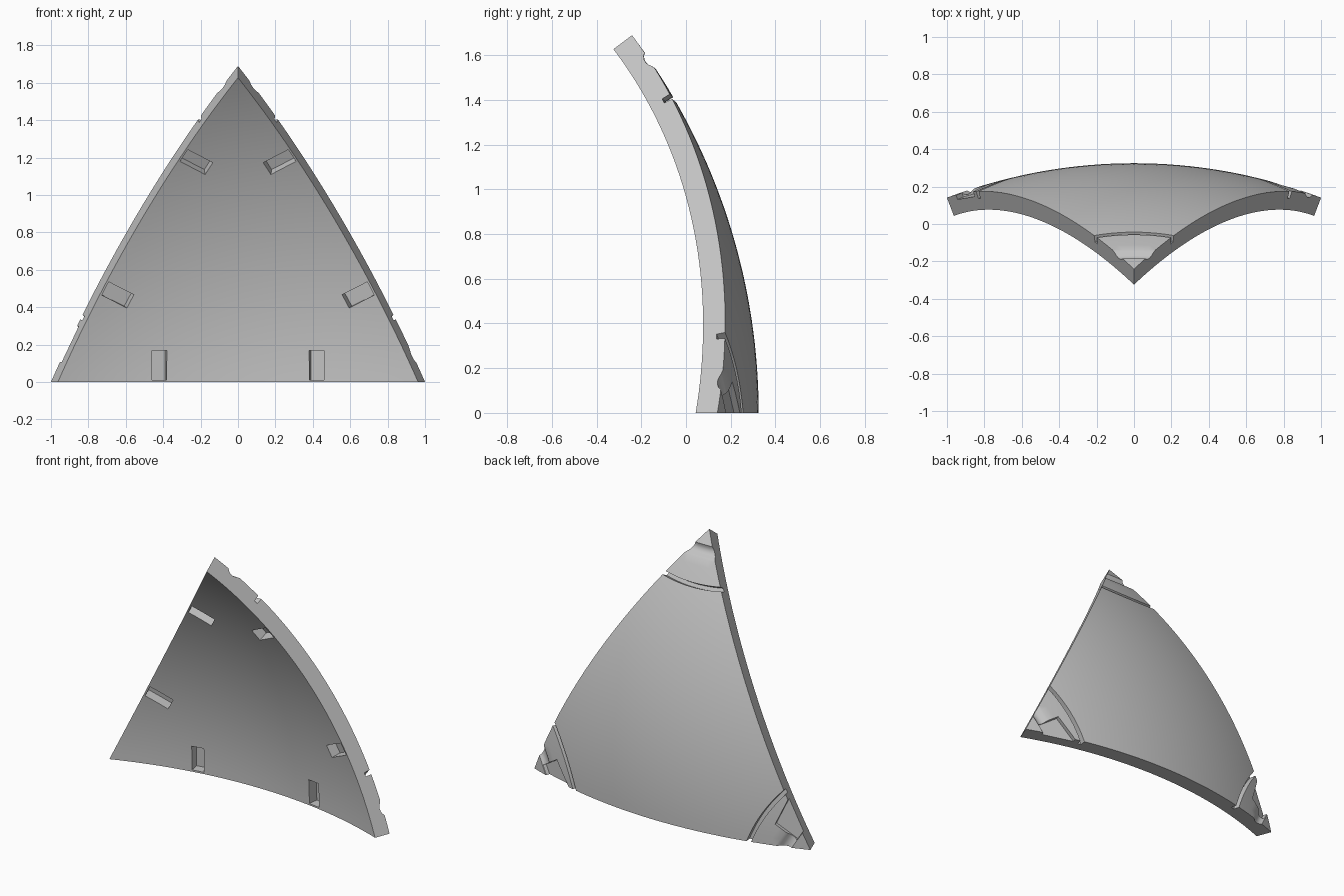
import bpy, bmesh, math
from mathutils import Vector

if "Cube" in bpy.data.objects:
    bpy.data.objects.remove(bpy.data.objects["Cube"])

R, THICK, N = 2.803, 0.104, 36          # outer radius, wall thickness, grid divisions
O = Vector((0, -2.478, 0))              # sphere centre
ARC = math.radians(41.81)               # side of the equilateral spherical triangle
rise = math.acos(math.cos(ARC) / math.cos(ARC / 2))
A = Vector((0, math.cos(rise), math.sin(rise)))
B = Vector((math.sin(ARC / 2), math.cos(ARC / 2), 0))
C = Vector((-B.x, B.y, 0))
MID = (A + B + C).normalized()

grey = bpy.data.materials.new("plain grey")
grey.diffuse_color = (0.55, 0.55, 0.55, 1)
grey.use_nodes = True
grey.node_tree.nodes["Principled BSDF"].inputs["Base Color"].default_value = grey.diffuse_color


def add_object(name, bm):
    bmesh.ops.recalc_face_normals(bm, faces=bm.faces)
    mesh = bpy.data.meshes.new(name)
    bm.to_mesh(mesh)
    bm.free()
    mesh.materials.append(grey)
    ob = bpy.data.objects.new(name, mesh)
    bpy.context.collection.objects.link(ob)
    return ob


def make_shell():
    """Triangular piece of a spherical shell."""
    bm = bmesh.new()
    layers = []
    for radius in (R, R - THICK):
        g = {}
        for i in range(N + 1):
            for j in range(N + 1 - i):
                d = (A * i + B * j + C * (N - i - j)).normalized()
                g[i, j] = bm.verts.new(O + d * radius)
        for i in range(N):
            for j in range(N - i):
                bm.faces.new((g[i, j], g[i + 1, j], g[i, j + 1]))
                if i + j < N - 1:
                    bm.faces.new((g[i + 1, j], g[i + 1, j + 1], g[i, j + 1]))
        layers.append(g)
    rim = [(0, k) for k in range(N)] + [(k, N - k) for k in range(N)] + [(N - k, 0) for k in range(N)]
    out, inn = layers
    for p, q in zip(rim, rim[1:] + rim[:1]):
        bm.faces.new((out[p], out[q], inn[q], inn[p]))
    return add_object("curved_panel", bm)


def surface_frame(c):
    """Maps (inward distance, sideways distance, height) at c to space."""
    t = (MID - c * MID.dot(c)).normalized()
    b = c.cross(t)
    return lambda s, v, h: O + (c + t * (s / R) + b * (v / R)).normalized() * (R + h)


def loft(name, rings):
    bm = bmesh.new()
    vs = [[bm.verts.new(p) for p in ring] for ring in rings]
    n = len(vs[0])
    for r0, r1 in zip(vs, vs[1:]):
        for k in range(n):
            bm.faces.new((r0[k], r0[(k + 1) % n], r1[(k + 1) % n], r1[k]))
    bm.faces.new(vs[0])
    bm.faces.new(vs[-1])
    ob = add_object(name, bm)
    ob.hide_render = True
    return ob


def groove(name, f, profile, bend, width=0.28, steps=14):
    vs = [width * (2 * k / steps - 1) for k in range(steps + 1)]
    return loft(name, [[f(s - bend * v * v, v, h) for s, h in profile] for v in vs])


def pocket(name, f, outline, low, high):
    return loft(name, [[f(s, v, h) for s, v in outline] for h in (low, high)])


panel = make_shell()
cutters = []

# Corner grooves: a narrow slit and a rounded hollow near each tip
SLIT = [(0.334, 0.03), (0.336, -0.04), (0.360, -0.04), (0.365, 0.03)]
HOLLOW = [(0.096, 0.03), (0.098, 0), (0.108, -0.012), (0.122, -0.019), (0.138, -0.02),
          (0.152, -0.016), (0.166, -0.007), (0.185, 0.001), (0.2, 0.03)]
for corner in (A, B, C):
    f = surface_frame(corner)
    cutters.append(groove("slit_cutter", f, SLIT, 0.5))
    cutters.append(groove("hollow_cutter", f, HOLLOW, 0.3))

# Wedge pockets on the two lower corners
for corner in (B, C):
    wedge = [(0.10, 0), (0.26, 0), (0.29, -0.22), (0.10, -0.10)]
    cutters.append(pocket("wedge_cutter", surface_frame(corner), wedge, -0.026, 0.03))

# Two rectangular sockets on the inside along every edge
for p, q in ((A, B), (B, C), (C, A)):
    f = surface_frame((p + q).normalized())
    for side in (-1, 1):
        box = [(s, side * v) for s, v in ((0.012, 0.40), (0.178, 0.40), (0.178, 0.485), (0.012, 0.485))]
        cutters.append(pocket("socket_cutter", f, box, -THICK - 0.04, -THICK + 0.065))

bpy.context.view_layer.objects.active = panel
panel.select_set(True)
for cutter in cutters:
    mod = panel.modifiers.new("cut", 'BOOLEAN')
    mod.operation, mod.solver, mod.object = 'DIFFERENCE', 'EXACT', cutter
    bpy.ops.object.modifier_apply(modifier=mod.name)
    bpy.data.objects.remove(cutter)

bpy.ops.object.shade_smooth_by_angle(angle=math.radians(25))
